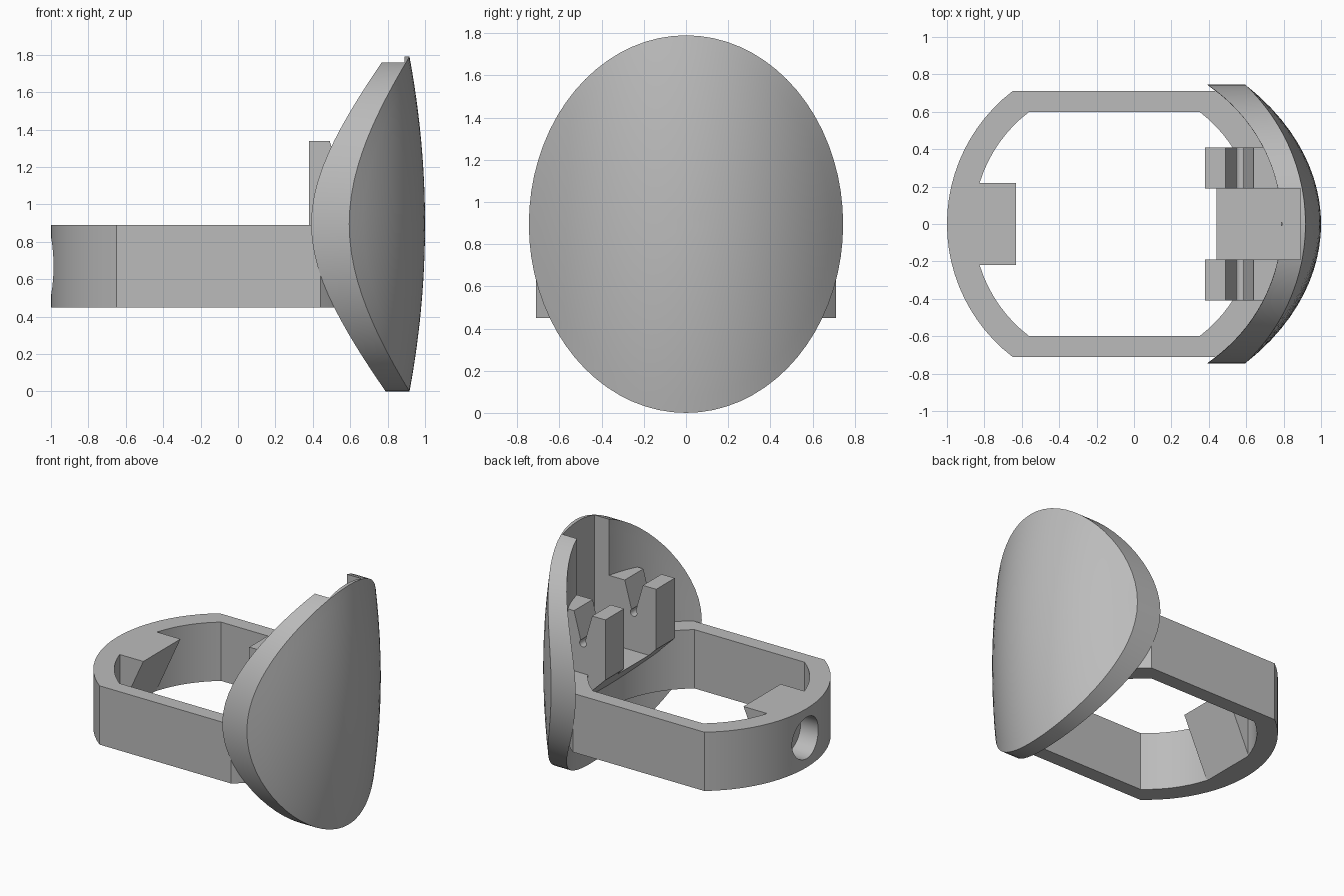
import bpy
import bmesh
from math import sin, cos, asin, sqrt, pi, radians

cube = bpy.data.objects.get("Cube")
if cube:
    bpy.data.objects.remove(cube)

grey = bpy.data.materials.new("plain_grey")
grey.use_nodes = True
GREY = (0.5, 0.5, 0.5, 1)
grey.diffuse_color = GREY
grey.node_tree.nodes["Principled BSDF"].inputs["Base Color"].default_value = GREY

CX = -0.105            # shared axis of the band and the shield
BOTTOM, TOP = 0.45, 0.89


def finish(name, bm):
    bmesh.ops.recalc_face_normals(bm, faces=bm.faces)
    mesh = bpy.data.meshes.new(name)
    bm.to_mesh(mesh)
    bm.free()
    mesh.materials.append(grey)
    obj = bpy.data.objects.new(name, mesh)
    bpy.context.collection.objects.link(obj)
    return obj


def prism(name, profile, half_width):
    """Extrude an x-z profile along y, centred."""
    bm = bmesh.new()
    face = bm.faces.new([bm.verts.new((x, -half_width, z)) for x, z in profile])
    grown = bmesh.ops.extrude_face_region(bm, geom=[face])["geom"]
    moved = [v for v in grown if isinstance(v, bmesh.types.BMVert)]
    bmesh.ops.translate(bm, verts=moved, vec=(0, 2 * half_width, 0))
    return finish(name, bm)


def rod(name, radius, length, location, rotation):
    bpy.ops.mesh.primitive_cylinder_add(vertices=32, radius=radius, depth=length,
                                        location=location, rotation=rotation)
    obj = bpy.context.object
    obj.name = name
    obj.data.materials.append(grey)
    return obj


def activate(obj):
    bpy.ops.object.select_all(action='DESELECT')
    obj.select_set(True)
    bpy.context.view_layer.objects.active = obj


def cut(obj, cutter):
    activate(obj)
    mod = obj.modifiers.new("cut", 'BOOLEAN')
    mod.operation = 'DIFFERENCE'
    mod.solver = 'EXACT'
    mod.object = cutter
    bpy.ops.object.modifier_apply(modifier=mod.name)


def outline(radius, flat, steps=24):
    """Circle with its two sides cut flat at y = +-flat."""
    a = asin(flat / radius)
    angles = [-a + 2 * a * i / steps for i in range(steps + 1)]
    angles += [t + pi for t in angles]
    return [(CX + radius * cos(t), radius * sin(t)) for t in angles]


# Band: flat-sided ring
bm = bmesh.new()
loops = [[bm.verts.new((x, y, z)) for x, y in outline(r, flat)]
         for r, flat, z in ((0.895, 0.71, BOTTOM), (0.895, 0.71, TOP),
                            (0.753, 0.6, TOP), (0.753, 0.6, BOTTOM))]
count = len(loops[0])
for k in range(4):
    a, b = loops[k], loops[(k + 1) % 4]
    for i in range(count):
        j = (i + 1) % count
        bm.faces.new((a[i], a[j], b[j], b[i]))
band = finish("band", bm)

# Shield: elliptical curved plate with a domed front
HALF_W, HALF_H, SEGS, RINGS = 0.745, 0.895, 72, 12


def shield_point(r, t, radius, dome):
    y = HALF_W * r * cos(t)
    return (CX + sqrt(radius ** 2 - y * y) + dome * (1 - r * r),
            y, HALF_H + HALF_H * r * sin(t))


bm = bmesh.new()
rims = []
for radius, dome in ((0.895, 0), (1.022, 0.083)):
    inner = None
    centre = bm.verts.new(shield_point(0, 0, radius, dome))
    for k in range(1, RINGS + 1):
        ring = [bm.verts.new(shield_point(k / RINGS, 2 * pi * i / SEGS, radius, dome))
                for i in range(SEGS)]
        for i in range(SEGS):
            j = (i + 1) % SEGS
            if inner:
                bm.faces.new((inner[i], inner[j], ring[j], ring[i]))
            else:
                bm.faces.new((centre, ring[i], ring[j]))
        inner = ring
    rims.append(inner)
back, front = rims
for i in range(SEGS):
    j = (i + 1) % SEGS
    bm.faces.new((back[i], back[j], front[j], front[i]))
shield = finish("shield", bm)

# Clip block: notched prongs over a sloping support
clip = prism("clip_block", [(0.38, TOP), (0.38, 1.34), (0.49, 1.34), (0.553, 1.12),
                            (0.58, 1.12), (0.64, 1.34), (0.785, 1.34), (0.785, 0.485)], 0.41)

# Rear tab with a sloping underside
tab = prism("rear_tab", [(-0.63, TOP), (-0.87, TOP), (-0.87, BOTTOM), (-0.83, BOTTOM)], 0.22)

# Cuts: channel up the shield's back, pin hole, round socket at the rear
channel = prism("channel_cutter", [(0.3, 0.83), (0.89, 0.83), (0.89, 2), (0.3, 2)], 0.19)
pin = rod("pin_cutter", 0.027, 1.2, (0.567, 0, 1.115), (radians(90), 0, 0))
socket = rod("socket_cutter", 0.155, 0.36, (-1.02, 0, 0.67), (0, radians(90), 0))
for part in (band, shield, clip):
    cut(part, channel)
cut(clip, pin)
for part in (band, tab):
    cut(part, socket)
for helper in (channel, pin, socket):
    bpy.data.objects.remove(helper)

for part in (band, shield, clip, tab):
    activate(part)
    bpy.ops.object.shade_smooth_by_angle(angle=radians(25))
